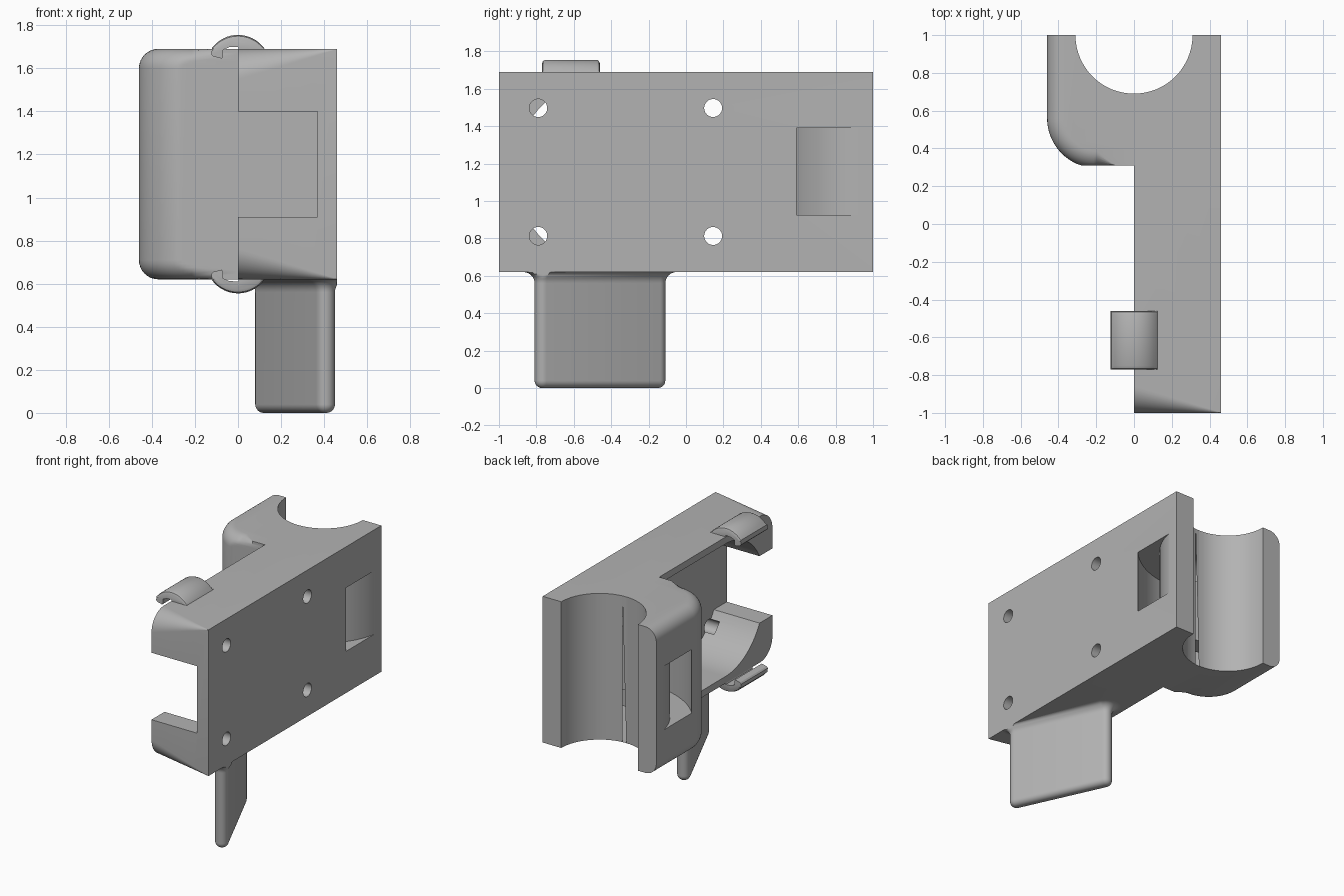
import bpy, bmesh
from math import sin, cos, pi, radians

cube = bpy.data.objects.get("Cube")
if cube:
    bpy.data.objects.remove(cube, do_unlink=True)

grey = bpy.data.materials.new("plain_grey")
grey.use_nodes = True
COLOUR = (0.45, 0.45, 0.45, 1)
grey.diffuse_color = COLOUR
grey.node_tree.nodes["Principled BSDF"].inputs["Base Color"].default_value = COLOUR

MID = 1.155             # mid height of the body
LOW, HIGH = 0.62, 1.69  # body bottom and top


def loft(name, rings):
    """Skin a list of equal-length rings of 3D points and cap both ends."""
    bm = bmesh.new()
    loops = [[bm.verts.new(p) for p in ring] for ring in rings]
    n = len(loops[0])
    for a, b in zip(loops, loops[1:]):
        for i in range(n):
            j = (i + 1) % n
            bm.faces.new((a[i], a[j], b[j], b[i]))
    bm.faces.new(loops[0])
    bm.faces.new(loops[-1])
    bmesh.ops.recalc_face_normals(bm, faces=bm.faces)
    mesh = bpy.data.meshes.new(name)
    bm.to_mesh(mesh)
    bm.free()
    mesh.materials.append(grey)
    obj = bpy.data.objects.new(name, mesh)
    bpy.context.collection.objects.link(obj)
    return obj


def arc(cx, cy, r, start, end, n=16):
    angles = [radians(start + (end - start) * i / n) for i in range(n + 1)]
    return [(cx + r * cos(a), cy + r * sin(a)) for a in angles]


def along_x(name, pts, x0, x1):
    return loft(name, [[(x, y, z) for y, z in pts] for x in (x0, x1)])


def along_y(name, pts, y0, y1):
    return loft(name, [[(x, y, z) for x, z in pts] for y in (y0, y1)])


def along_z(name, pts, z0, z1):
    return loft(name, [[(x, y, z) for x, y in pts] for z in (z0, z1)])


def smooth(obj):
    bpy.ops.object.select_all(action='DESELECT')
    obj.select_set(True)
    bpy.context.view_layer.objects.active = obj
    bpy.ops.object.shade_smooth_by_angle(angle=radians(30))


def combine(obj, other, operation):
    mod = obj.modifiers.new(operation, 'BOOLEAN')
    mod.operation = operation
    mod.solver = 'EXACT'
    mod.object = other
    bpy.context.view_layer.objects.active = obj
    bpy.ops.object.modifier_apply(modifier=mod.name)
    bpy.data.objects.remove(other, do_unlink=True)


# Main housing: front corners taper from rounded on the open side to square
def housing_ring(x):
    r = 0.14 * (1 - x / 0.46) + 0.002
    pts = [(1, HIGH)] + arc(r - 1, HIGH - r, r, 90, 180, 12)
    pts += arc(r - 1, LOW + r, r, 180, 270, 12) + [(1, LOW)]
    return [(x, y, z) for y, z in pts]


body = loft("housing", [housing_ring(0.46 * i / 4) for i in range(5)])


# Clamp block with a rounded corner and filleted upper and lower rims
def block_ring(inset, z):
    pts = [(-0.46 + inset, 1)]
    pts += arc(-0.196, 0.56, 0.264 - inset, 180, 270, 20)
    pts += [(-0.1, 0.31), (0.2, 0.31), (0.2, 1)]
    return [(x, max(y, 0.31), z) for x, y in pts]


FILLET = 0.09
steps = [radians(90 * i / 8) for i in range(9)]
rings = [(FILLET * (1 - sin(a)), LOW + FILLET * (1 - cos(a))) for a in steps]
rings += [(i, 2 * MID - z) for i, z in reversed(rings)]
combine(body, loft("clamp_block", [block_ring(i, z) for i, z in rings]), 'UNION')

# Round seat in the back and curved strap slot around it
combine(body, along_z("seat_cutter", arc(0, 1, 0.31, 0, 360, 64)[:-1], 0.3, 2), 'DIFFERENCE')
slot = arc(0, 1, 0.616, 175, 365, 48) + arc(0, 1, 0.467, 365, 175, 48)
combine(body, along_z("slot_cutter", slot, 0.925, 1.39), 'DIFFERENCE')

# Side pocket with large rounded front corners
R = 0.444
pocket = [(0.31, 1.64)] + arc(R - 0.9, 1.64 - R, R, 90, 180, 20)
pocket += arc(R - 0.9, 0.67 + R, R, 180, 270, 20) + [(0.31, 0.67)]
combine(body, along_x("pocket_cutter", pocket, -0.2, 0.37), 'DIFFERENCE')

# Front opening
opening = [(-0.2, 0.91), (0.37, 0.91), (0.37, 1.4), (-0.2, 1.4)]
combine(body, along_y("opening_cutter", opening, -1.1, -0.5), 'DIFFERENCE')

# Screw holes
for y in (-0.79, 0.145):
    for side in (-1, 1):
        hole = arc(y, MID + side * 0.342, 0.048, 0, 360, 32)[:-1]
        combine(body, along_x("hole_cutter", hole, 0.3, 0.6), 'DIFFERENCE')
smooth(body)

# Band hooks above and below the pocket
hook = arc(0, 1.605, 0.15, 30, 143, 20)
hook += [(-0.124, 1.665), (-0.115, 1.655), (-0.075, 1.645), (-0.07, 1.655),
         (-0.07, 1.685), (-0.04, 1.698), (0, 1.7), (0.01, 1.67), (0.1, 1.67)]
for side, name in ((1, "upper_hook"), (-1, "lower_hook")):
    rings = []
    for y, drop in ((-0.77, 0.02), (-0.764, 0.006), (-0.75, 0),
                    (-0.48, 0), (-0.466, 0.006), (-0.46, 0.02)):
        rings.append([(x, y, MID + side * (z - MID - (drop if z > 1.7 else 0)))
                      for x, z in hook])
    smooth(loft(name, rings))


# Slanted fin with a rounded rim and a flared root
def fin_ring(offset, z):
    r = 0.045 + offset
    a, half = radians(24.7), 0.335
    dx, dy = -sin(a) * half, cos(a) * half
    turn = 24.7
    pts = arc(0.265 + dx, -0.46 + dy, r, turn, turn + 180, 14)
    pts += arc(0.265 - dx, -0.46 - dy, r, turn + 180, turn + 360, 14)
    return [(min(x, 0.46), y, z) for x, y in pts]


rings = [(-0.04 * (1 - sin(t)), 0.04 * (1 - cos(t))) for t in steps]
rings += [(0.06 * (1 - cos(t)), 0.56 + 0.06 * sin(t)) for t in steps]
rings.append((0.06, 0.64))
smooth(loft("fin", [fin_ring(o, z) for o, z in rings]))
